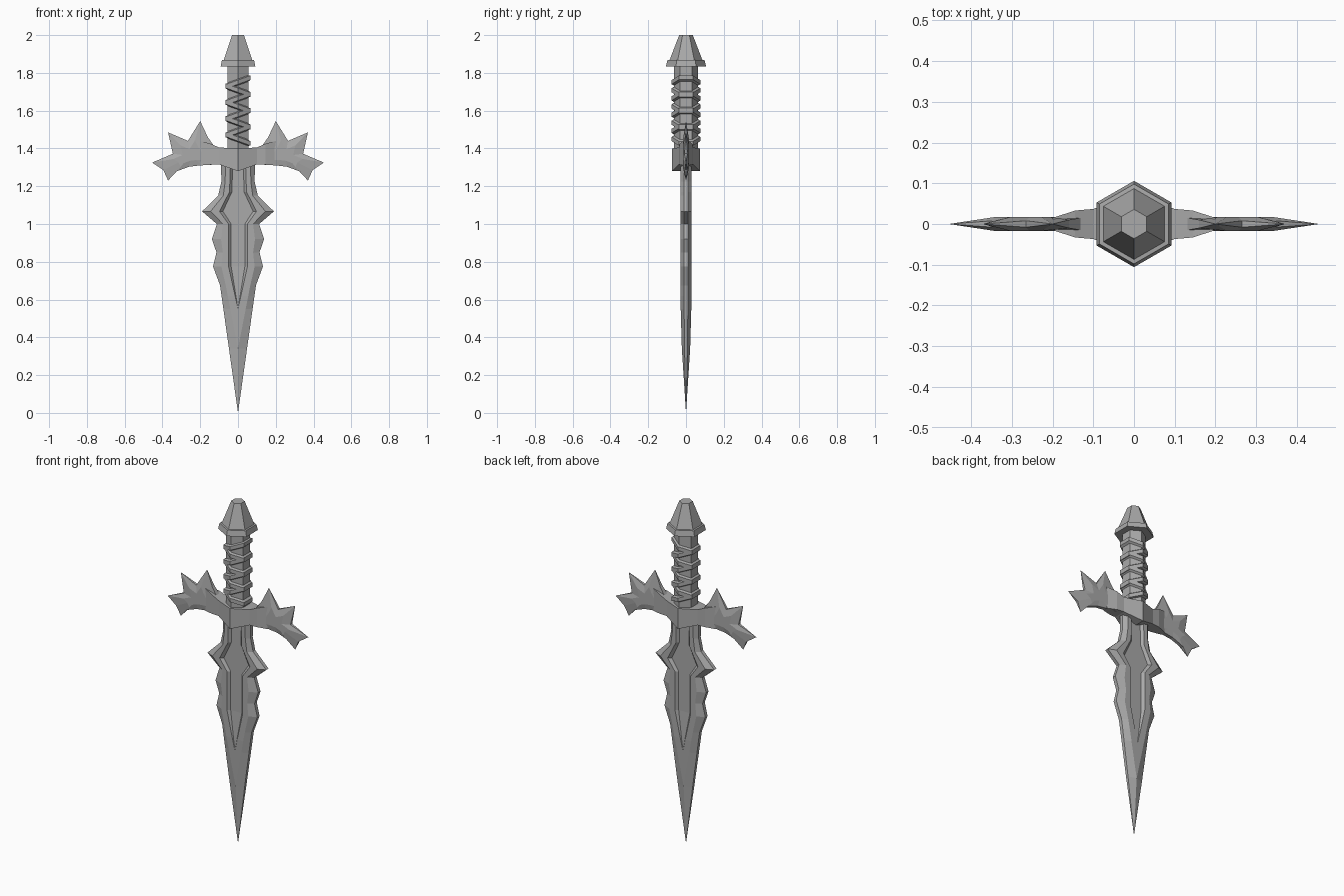
import bpy
import bmesh
from math import cos, sin, pi

cube = bpy.data.objects.get("Cube")
if cube:
    bpy.data.objects.remove(cube, do_unlink=True)

steel = bpy.data.materials.new("grey steel")
steel.use_nodes = True
steel.diffuse_color = (0.4, 0.4, 0.4, 1)
steel.node_tree.nodes["Principled BSDF"].inputs["Base Color"].default_value = (0.4, 0.4, 0.4, 1)


def finish(name, bm):
    """Clean the mesh and turn it into a flat shaded object."""
    bmesh.ops.remove_doubles(bm, verts=bm.verts, dist=0.0002)
    bmesh.ops.recalc_face_normals(bm, faces=bm.faces)
    mesh = bpy.data.meshes.new(name)
    bm.to_mesh(mesh)
    bm.free()
    mesh.materials.append(steel)
    obj = bpy.data.objects.new(name, mesh)
    bpy.context.collection.objects.link(obj)
    return obj


def loft(name, rings, closed=False):
    """Skin a list of rings; cap the ends unless the rings form a loop."""
    bm = bmesh.new()
    rows = [[bm.verts.new(p) for p in ring] for ring in rings]
    count = len(rows[0])
    pairs = list(zip(rows, rows[1:]))
    if closed:
        pairs.append((rows[-1], rows[0]))
    else:
        bm.faces.new(rows[0])
        bm.faces.new(rows[-1])
    for a, b in pairs:
        for i in range(count):
            j = (i + 1) % count
            bm.faces.new((a[i], a[j], b[j], b[i]))
    return finish(name, bm)


def hexagon(radius, z):
    """Hexagon with its corners toward the front and back."""
    return [(radius * sin(k * pi / 3), radius * cos(k * pi / 3), z) for k in range(6)]


def sample(profile, z):
    """Linear lookup in a list of (height, value) pairs."""
    for (z0, v0), (z1, v1) in zip(profile, profile[1:]):
        if z <= z1:
            return v0 + (v1 - v0) * max(z - z0, 0) / (z1 - z0)
    return profile[-1][1]


# Blade: notched edge, bevel, flat flank and a sunken fuller on both faces
edge = [(0, 0), (.675, .095), (.775, .132), (.85, .114), (.92, .138),
        (1, .112), (1.067, .19), (1.15, .105), (1.225, .088), (1.33, .09)]
shoulder = [(0, 0), (.34, 0), (.675, .065), (.775, .088), (.85, .08), (.92, .09),
            (1, .08), (1.067, .145), (1.15, .078), (1.225, .068), (1.33, .066)]
rim = [(0, 0), (.55, 0), (.775, .05), (1, .05), (1.067, .098), (1.17, .045), (1.33, .04)]
floor = [(0, 0), (.55, 0), (.775, .036), (1, .036), (1.067, .08), (1.17, .032), (1.33, .028)]
thick = [(0, 0), (.34, .022), (.62, .03), (1.33, .03)]
sunk = [(0, 0), (.55, 0), (.775, .014), (1.33, .014)]


def blade_ring(z):
    y = sample(thick, z)
    bed = y - sample(sunk, z)
    half = [(sample(edge, z), y * .35), (sample(shoulder, z), y),
            (sample(rim, z), y), (sample(floor, z), bed)]
    front = half + [(-x, d) for x, d in reversed(half)]
    return [(x, -d, z) for x, d in front] + [(x, d, z) for x, d in reversed(front)]


heights = sorted({z for profile in (edge, shoulder, rim, thick) for z, _ in profile})
loft("blade", [blade_ring(z) for z in heights])

# Guard block: wide lozenge, thickest in the middle
right_half = [(.2, 1.31, 1.44, .015), (.145, 1.314, 1.425, .033), (.1, 1.315, 1.405, .037)]
sections = [(-x, lo, hi, y) for x, lo, hi, y in right_half]
sections += [(0, 1.28, 1.4, .075)] + right_half[::-1]
loft("guard_block", [[(x, -y, lo), (x, y, lo), (x, y, hi), (x, -y, hi)]
                     for x, lo, hi, y in sections])

# Guard wings: (x, z, half thickness), spikes come to a point
wing = [(.1, 1.315, .016), (.19, 1.312, .012), (.26, 1.303, .01), (.335, 1.275, .008),
        (.37, 1.23, 0), (.395, 1.285, .007), (.455, 1.325, 0), (.345, 1.372, .008),
        (.37, 1.485, 0), (.265, 1.44, .008), (.2, 1.545, 0), (.16, 1.46, .01),
        (.125, 1.41, .016), (.1, 1.405, .016)]


def wing_ring(side, face, inset):
    ring = []
    for x, z, y in wing:
        if inset:
            x, z, y = x + (.25 - x) * .55, z + (1.36 - z) * .55, .017
        ring.append((side * x, face * y, z))
    return ring


for side, label in ((1, "left"), (-1, "right")):
    loft(label + "_guard_wing", [wing_ring(side, -1, True), wing_ring(side, -1, False),
                                 wing_ring(side, 1, False), wing_ring(side, 1, True)])

# Grip and pommel: six sided
loft("grip", [hexagon(.063, 1.38), hexagon(.063, 1.85)])
loft("pommel", [hexagon(r, z) for r, z in
                ((.106, 1.835), (.098, 1.867), (.087, 1.868), (.036, 2))])

# Grip wrap: tilted cords that zigzag down the grip
cord = [(.056, -.02), (.076, -.011), (.076, .011), (.056, .02)]
for n in range(8):
    tilt = .36 if n % 2 else -.36
    middle = 1.45 + n * .043
    rings = []
    for k in range(6):
        a = k * pi / 3
        rings.append([(r * sin(a), r * cos(a), middle + dz + tilt * r * sin(a))
                      for r, dz in cord])
    loft("grip_cord_%d" % (n + 1), rings, closed=True)
